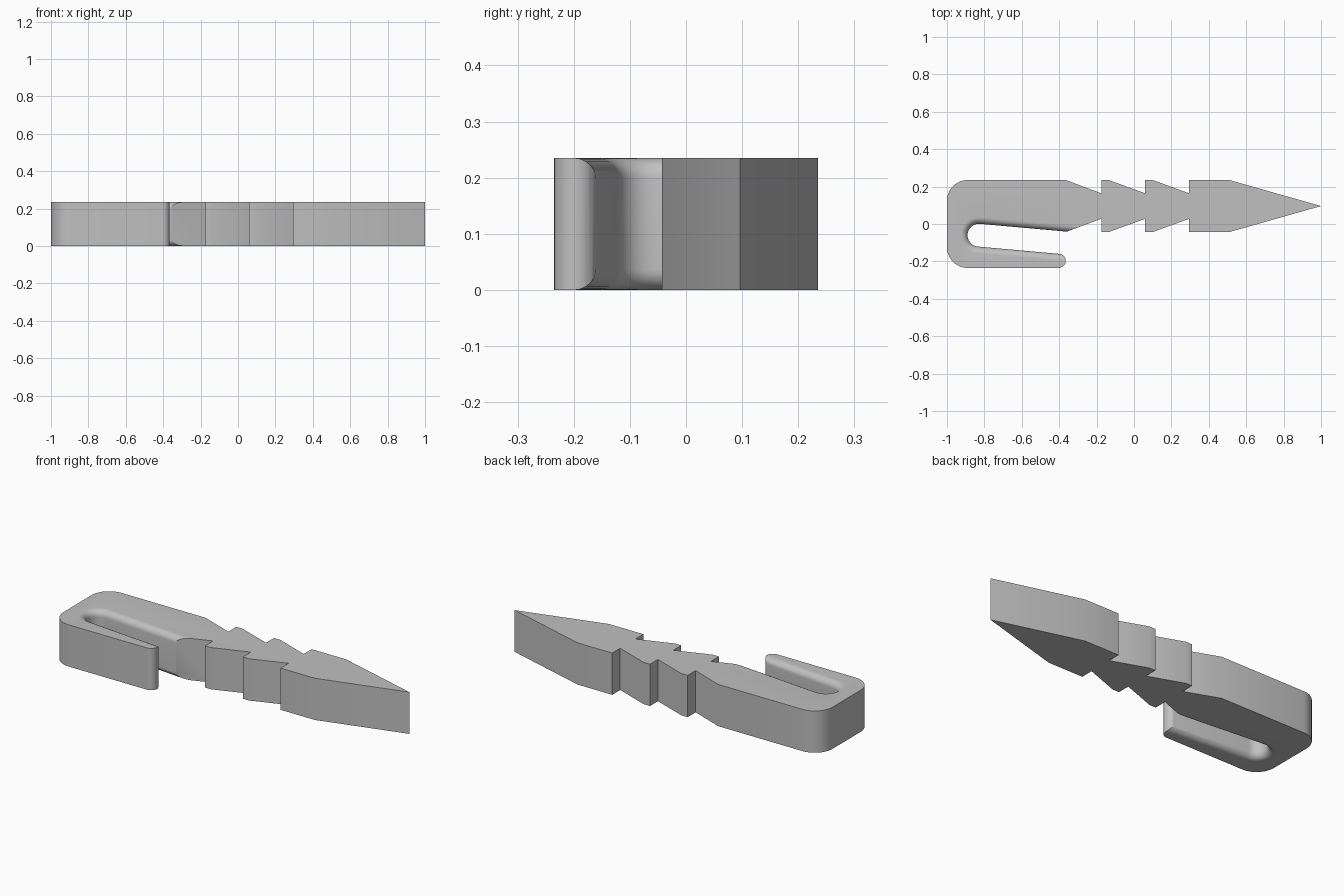
import bpy, bmesh
from math import sin, cos, pi, atan, radians

if "Cube" in bpy.data.objects:
    bpy.data.objects.remove(bpy.data.objects["Cube"], do_unlink=True)

HEIGHT = 0.235
HALF_DEPTH = 0.235
AXIS = 0.096          # centre line of the barbed spike
FILLET = 0.036        # rounding of the slot rims

grey = bpy.data.materials.new("plain grey")
grey.use_nodes = True
grey.diffuse_color = (0.53, 0.53, 0.53, 1)
grey.node_tree.nodes["Principled BSDF"].inputs["Base Color"].default_value = grey.diffuse_color


def arc(cx, cy, r, start, end, steps=14):
    angles = [radians(start + (end - start) * i / steps) for i in range(steps + 1)]
    return [(cx + r * cos(a), cy + r * sin(a)) for a in angles]


def loft(name, rings):
    """Solid made from a stack of (z, outline) rings with equal point counts."""
    bm = bmesh.new()
    loops = [[bm.verts.new((x, y, z)) for x, y in pts] for z, pts in rings]
    bm.faces.new(loops[0][::-1])
    bm.faces.new(loops[-1])
    for low, high in zip(loops, loops[1:]):
        for i in range(len(low)):
            j = (i + 1) % len(low)
            bm.faces.new((low[i], low[j], high[j], high[i]))
    bmesh.ops.recalc_face_normals(bm, faces=bm.faces)
    mesh = bpy.data.meshes.new(name)
    bm.to_mesh(mesh)
    bm.free()
    mesh.materials.append(grey)
    obj = bpy.data.objects.new(name, mesh)
    bpy.context.collection.objects.link(obj)
    return obj


# Barbed spike: half profile as (x, distance from the axis), mirrored below
WIDE, NARROW = 0.139, 0.068
spike = [(-0.365, WIDE)]
for x in (-0.175, 0.06):
    spike += [(x, NARROW), (x, WIDE), (x + 0.04, WIDE)]
spike += [(0.295, NARROW), (0.295, WIDE), (0.51, WIDE)]
lower = [(x, AXIS - d) for x, d in spike]
upper = [(x, AXIS + d) for x, d in reversed(spike)]

# Whole outline, counter-clockwise: rounded back, hook arm tip, spike
R = 0.11
outline = arc(-1 + R, HALF_DEPTH - R, R, 90, 180)
outline += arc(-1 + R, -HALF_DEPTH + R, R, 180, 270)
outline += arc(-0.403, -0.197, 0.038, -90, 90)
outline += [(-0.403, -0.1), (-0.365, -0.1)]
outline += lower + [(1.0, AXIS)] + upper
body = loft("barbed_hook_body", [(0, outline), (HEIGHT, outline)])


# Slot cutter: slightly tilted, round at its closed end, flared at both rims
def slot(offset):
    tilt, r = -atan(0.0895), 0.061 + offset
    pts = [(0.575, r)] + arc(0, 0, r, 90, 270, 24) + [(0.575, -r)]
    return [(-0.829 + x * cos(tilt) - y * sin(tilt),
             -0.06 + x * sin(tilt) + y * cos(tilt)) for x, y in pts]


steps = 8
flare = [(-0.03, FILLET)]
for i in range(steps + 1):
    t = pi / 2 * (1 - i / steps)
    flare.append((FILLET * (1 - sin(t)), FILLET * (1 - cos(t))))
rings = [(z, slot(o)) for z, o in flare]
rings += [(HEIGHT - z, slot(o)) for z, o in reversed(flare)]
cutter = loft("slot_cutter", rings)
cutter.hide_render = True

cut = body.modifiers.new("slot", "BOOLEAN")
cut.operation = "DIFFERENCE"
cut.solver = "EXACT"
cut.object = cutter

bpy.ops.object.select_all(action="DESELECT")
body.select_set(True)
bpy.context.view_layer.objects.active = body
bpy.ops.object.modifier_apply(modifier=cut.name)
bpy.data.objects.remove(cutter, do_unlink=True)
bpy.ops.object.shade_smooth_by_angle(angle=radians(30))
